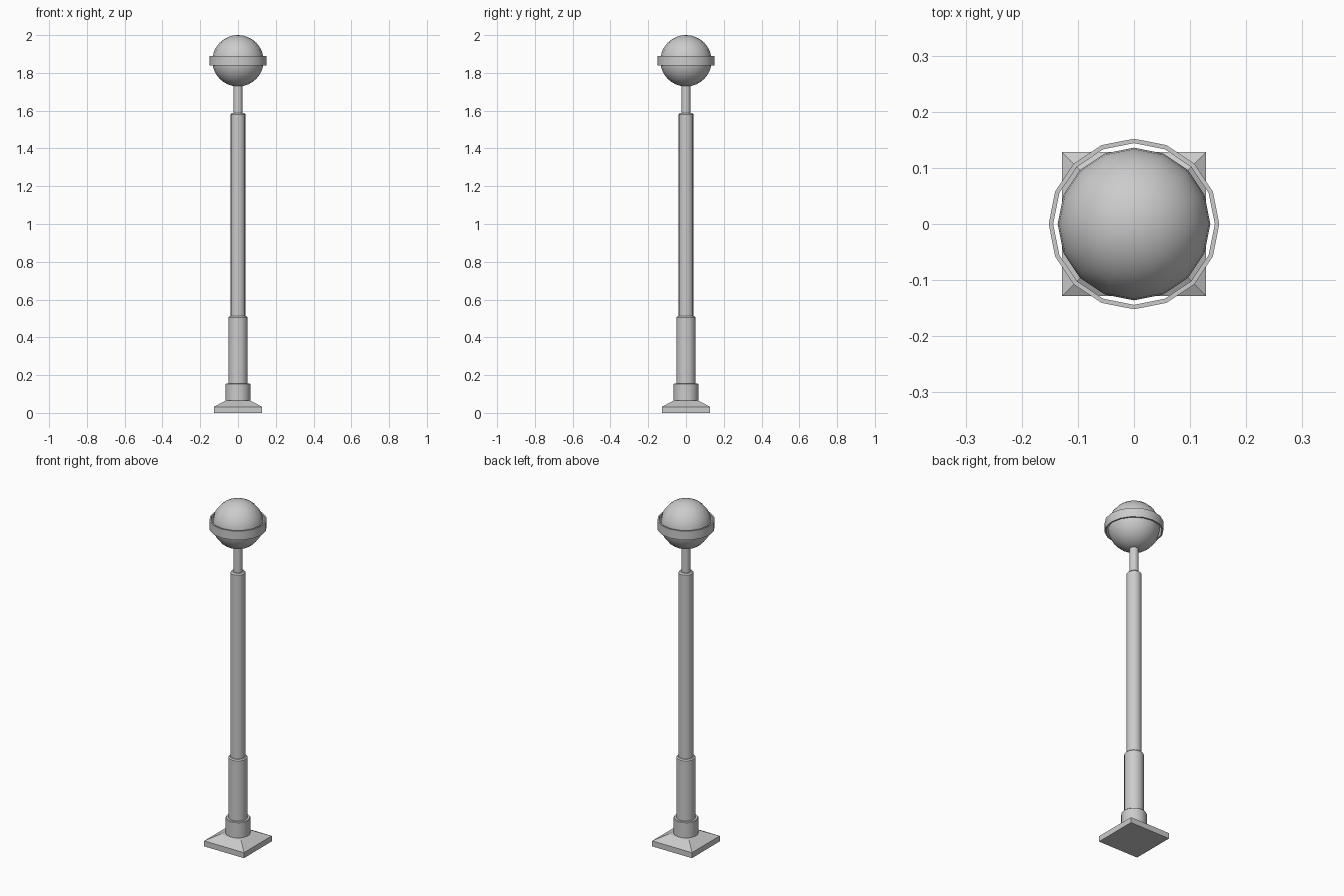
import bpy, bmesh, math

if "Cube" in bpy.data.objects:
    bpy.data.objects.remove(bpy.data.objects["Cube"])

SIDES = 16


def lathe(name, profile, sides=SIDES, closed=False, turn=0.0, smooth=True):
    """Spin (radius, z) points around z; open profiles get end caps."""
    bm = bmesh.new()
    rings = []
    for r, z in profile:
        angles = [turn + 2 * math.pi * i / sides for i in range(sides)]
        rings.append([bm.verts.new((r * math.cos(a), r * math.sin(a), z)) for a in angles])
    pairs = list(zip(rings, rings[1:]))
    if closed:
        pairs.append((rings[-1], rings[0]))
    else:
        bm.faces.new(rings[0][::-1])
        bm.faces.new(rings[-1])
    for a, b in pairs:
        for i in range(sides):
            j = (i + 1) % sides
            bm.faces.new((a[i], a[j], b[j], b[i]))
    bmesh.ops.recalc_face_normals(bm, faces=bm.faces[:])
    mesh = bpy.data.meshes.new(name)
    bm.to_mesh(mesh)
    bm.free()
    ob = bpy.data.objects.new(name, mesh)
    bpy.context.collection.objects.link(ob)
    if smooth:
        shade(ob)
    return ob


def shade(ob):
    bpy.ops.object.select_all(action='DESELECT')
    ob.select_set(True)
    bpy.context.view_layer.objects.active = ob
    bpy.ops.object.shade_smooth_by_angle(angle=math.radians(30))


# Square foot with sloping top
d = math.sqrt(2)
lathe("base_plate", [(0.128 * d, 0), (0.128 * d, 0.032), (0.066 * d, 0.065)],
      sides=4, turn=math.pi / 4, smooth=False)

# Stepped post, each tier with a small bevelled rim
def tier(name, r, z0, z1, bevel=0.006):
    lathe(name, [(r, z0), (r, z1 - bevel), (r - bevel, z1)])

tier("base_collar", 0.066, 0.06, 0.156, 0.003)
tier("lower_post", 0.051, 0.15, 0.512)
tier("main_post", 0.039, 0.505, 1.588, 0.007)
lathe("lamp_stem", [(0.024, 1.58), (0.024, 1.745)])

# Globe
bpy.ops.mesh.primitive_uv_sphere_add(segments=16, ring_count=16, radius=0.136,
                                     location=(0, 0, 1.864))
globe = bpy.context.object
globe.name = "lamp_globe"
shade(globe)

# Free-standing band around the globe
lathe("globe_band", [(0.152, 1.838), (0.152, 1.89), (0.144, 1.89), (0.144, 1.838)],
      closed=True)
